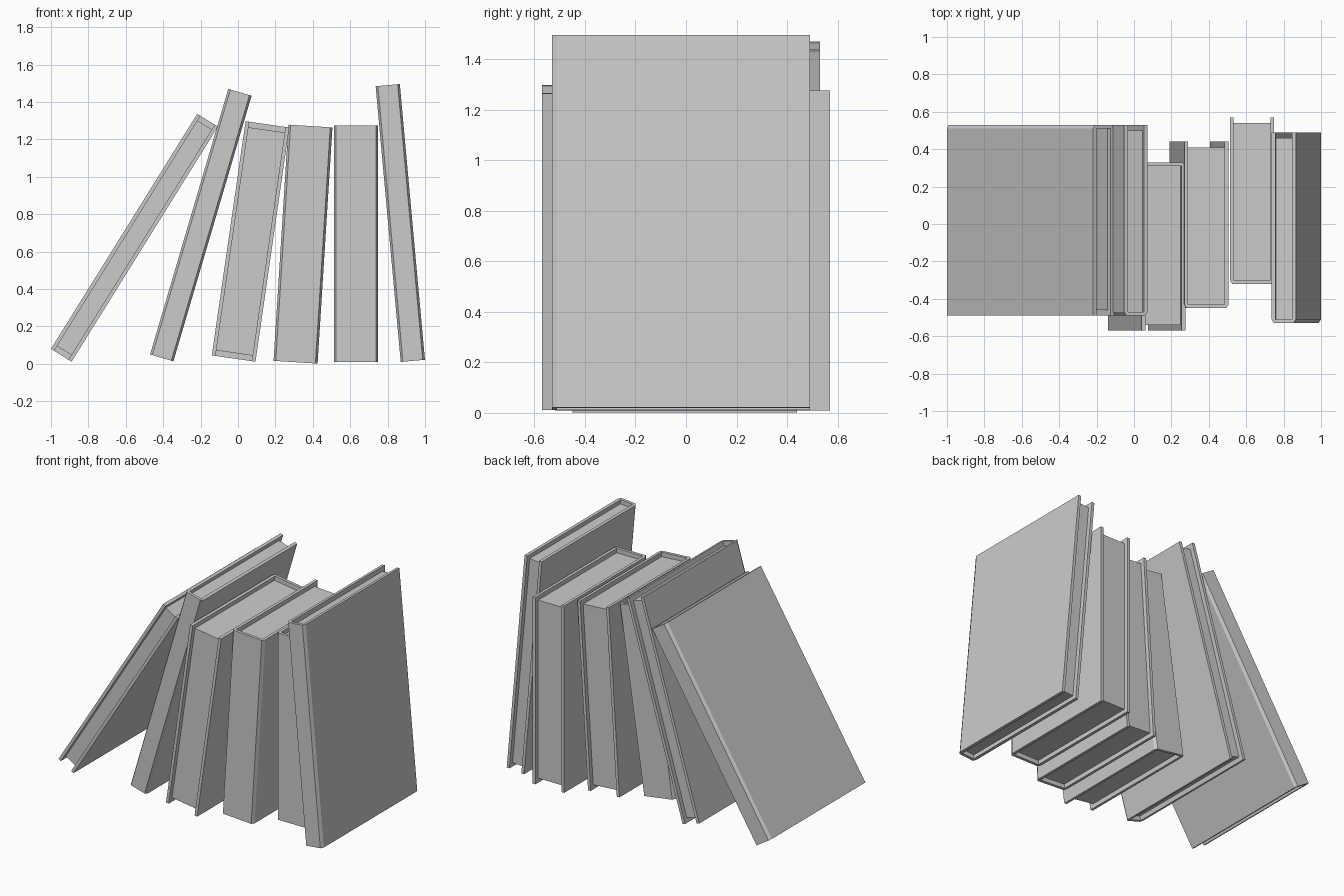
import bpy, bmesh
from math import radians
from mathutils import Matrix

if "Cube" in bpy.data.objects:
    bpy.data.objects.remove(bpy.data.objects["Cube"])

COVER = 0.02      # board thickness
INSET = 0.03      # how far the pages sit inside the cover
CX, CY = 0.012, 0.02   # spine corner chamfer


def prism(name, profile, z0, z1, matrix):
    bm = bmesh.new()
    face = bm.faces.new([bm.verts.new((x, y, z0)) for x, y in profile])
    ext = bmesh.ops.extrude_face_region(bm, geom=[face])
    top = [v for v in ext["geom"] if isinstance(v, bmesh.types.BMVert)]
    bmesh.ops.translate(bm, verts=top, vec=(0, 0, z1 - z0))
    bmesh.ops.recalc_face_normals(bm, faces=bm.faces)
    mesh = bpy.data.meshes.new(name)
    bm.to_mesh(mesh)
    bm.free()
    obj = bpy.data.objects.new(name, mesh)
    bpy.context.collection.objects.link(obj)
    obj.matrix_world = matrix


def book(name, corner, tilt, thick, height, spine_y, open_y):
    # local origin: lower left edge at the spine; s points from spine to opening
    s = 1 if open_y > spine_y else -1
    depth = abs(open_y - spine_y)
    matrix = (Matrix.Translation((corner[0], spine_y, corner[1]))
              @ Matrix.Rotation(radians(tilt), 4, 'Y'))
    t, c = thick, COVER
    # U-shaped cover with chamfered spine
    cover = [(0, depth), (0, CY), (CX, 0), (t - CX, 0), (t, CY), (t, depth),
             (t - c, depth), (t - c, c), (c, c), (c, depth)]
    prism(name + "_cover", [(x, s * y) for x, y in cover], 0, height, matrix)
    # page block
    pages = [(c, c), (t - c, c), (t - c, depth - INSET), (c, depth - INSET)]
    prism(name + "_pages", [(x, s * y) for x, y in pages], INSET, height - INSET, matrix)


# lower left corner (x, z), lean, thickness, height, spine y, opening y
BOOKS = [
    ((-1.00, 0.080), 31.9, 0.13, 1.48, 0.53, -0.49),
    ((-0.47, 0.050), 16.4, 0.13, 1.48, -0.49, 0.53),
    ((-0.14, 0.045), 8.2, 0.236, 1.265, 0.33, -0.57),
    ((0.19, 0.016), 3.6, 0.236, 1.265, -0.45, 0.44),
    ((0.513, 0.010), 0.0, 0.236, 1.265, -0.32, 0.57),
    ((0.87, 0.010), -5.2, 0.13, 1.48, -0.53, 0.49),
]
for i, args in enumerate(BOOKS, 1):
    book(f"book_{i}", *args)
